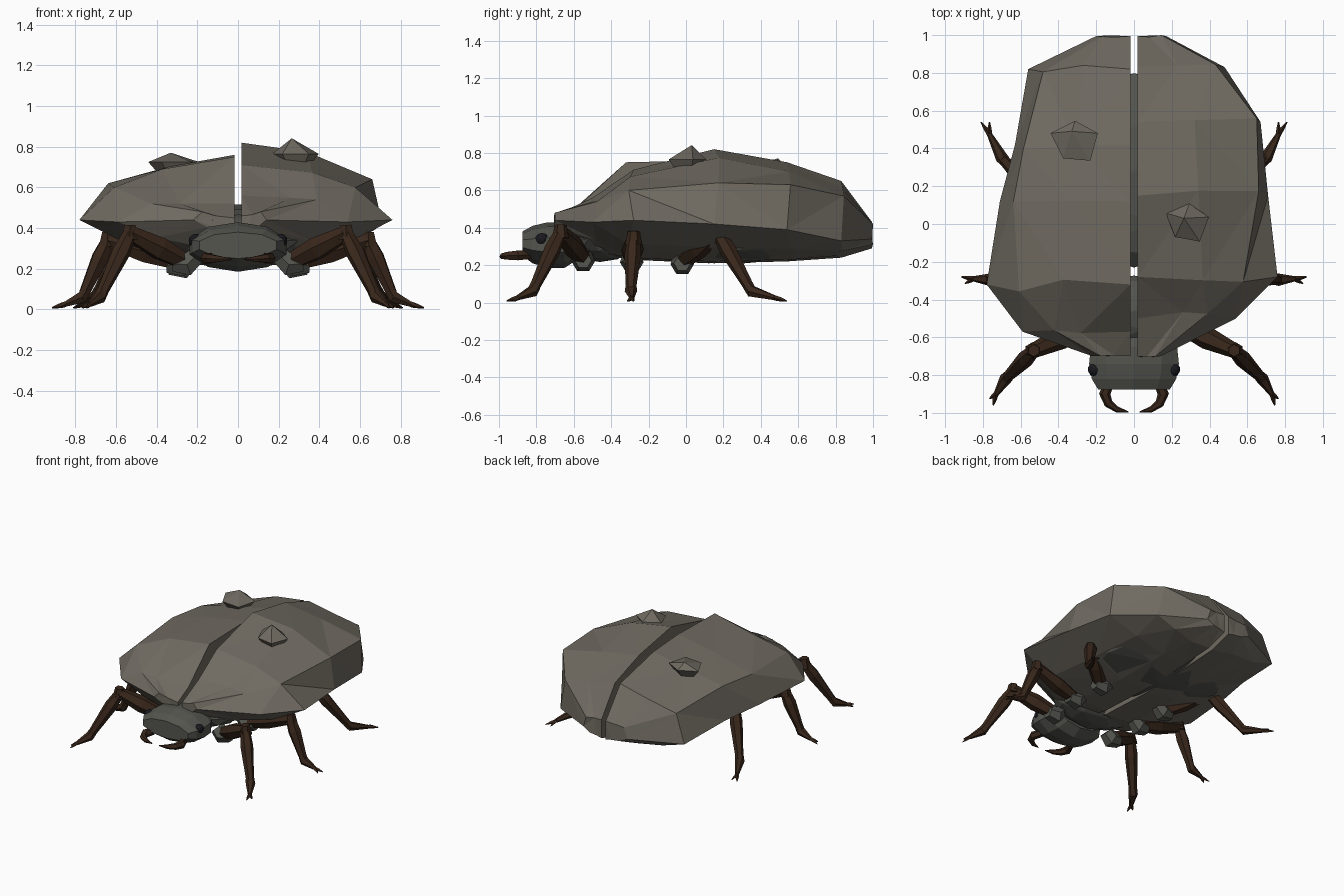
import bpy, bmesh, math, random
from mathutils import Vector

if "Cube" in bpy.data.objects:
    bpy.data.objects.remove(bpy.data.objects["Cube"])

random.seed(4)


def material(name, rgb):
    m = bpy.data.materials.new(name)
    m.diffuse_color = (*rgb, 1)
    m.use_nodes = True
    m.node_tree.nodes["Principled BSDF"].inputs["Base Color"].default_value = m.diffuse_color
    return m


STONE = material("stone", (0.16, 0.145, 0.12))
DARK = material("dark_stone", (0.09, 0.09, 0.078))
BROWN = material("brown", (0.04, 0.02, 0.011))
BLACK = material("black", (0.01, 0.01, 0.014))


def finish(name, bm, mat, triangulate=False):
    if triangulate:
        bmesh.ops.triangulate(bm, faces=bm.faces[:])
    bmesh.ops.recalc_face_normals(bm, faces=bm.faces[:])
    me = bpy.data.meshes.new(name)
    bm.to_mesh(me)
    bm.free()
    me.materials.append(mat)
    ob = bpy.data.objects.new(name, me)
    bpy.context.collection.objects.link(ob)
    return ob


def loft(bm, rings):
    rows = [[bm.verts.new(p) for p in r] for r in rings]
    n = len(rows[0])
    for a, b in zip(rows, rows[1:]):
        for i in range(n):
            j = (i + 1) % n
            bm.faces.new((a[i], a[j], b[j], b[i]))
    bm.faces.new(rows[0])
    bm.faces.new(rows[-1])


def limb(bm, path, radii, sides=6):
    pts = [Vector(p) for p in path]
    rings = []
    for k, p in enumerate(pts):
        d = (pts[min(k + 1, len(pts) - 1)] - pts[max(k - 1, 0)]).normalized()
        u = d.cross(Vector((0, 0, 1))).normalized()
        v = u.cross(d)
        rings.append([p + radii[k] * (u * math.cos(t) + v * math.sin(t))
                      for t in (2 * math.pi * i / sides for i in range(sides))])
    loft(bm, rings)


def rock(name, centre, size, mat, jitter=0.15, sub=1):
    bm = bmesh.new()
    bmesh.ops.create_icosphere(bm, subdivisions=sub, radius=1)
    for v in bm.verts:
        k = 1 + random.uniform(-jitter, jitter)
        v.co = Vector([c + s * k * q for c, s, q in zip(centre, size, v.co)])
    return finish(name, bm, mat)


def spike(name, centre, radius, height, apex):
    """Five-sided pointed stone, partly sunk into the shell."""
    bm = bmesh.new()
    cx, cy, cz = centre
    a0 = random.uniform(0, 1)
    ring = lambda r, z: [(cx + r * k * math.cos(t), cy + r * k * math.sin(t), z)
                         for t, k in zip([a0 + 2 * math.pi * i / 5 for i in range(5)],
                                         (1, 0.85, 1.1, 0.9, 1.05))]
    tip = [(cx + apex[0] + 0.02 * (x - cx), cy + apex[1] + 0.02 * (y - cy), cz + height)
           for x, y, z in ring(radius, cz)]
    loft(bm, [ring(radius * 0.6, cz - 0.06), ring(radius, cz), tip])
    finish(name, bm, STONE)


# Wing covers: cross-sections (y, width, top z, shoulder z, shoulder width, rim z, bottom z)
RIGHT = [(-0.70, 0.14, 0.46, 0.48, 0.8, 0.44, 0.38),
         (-0.50, 0.54, 0.56, 0.54, 0.72, 0.43, 0.27),
         (-0.28, 0.76, 0.71, 0.60, 0.76, 0.44, 0.23),
         (0.15, 0.71, 0.82, 0.64, 0.93, 0.42, 0.21),
         (0.54, 0.67, 0.75, 0.63, 0.97, 0.39, 0.22),
         (0.83, 0.48, 0.65, 0.57, 0.90, 0.33, 0.24),
         (0.995, 0.17, 0.43, 0.42, 0.85, 0.34, 0.29)]
LEFT = [(-0.70, 0.22, 0.45, 0.48, 0.8, 0.44, 0.38),
        (-0.57, 0.59, 0.52, 0.52, 0.72, 0.43, 0.30),
        (-0.32, 0.78, 0.75, 0.60, 0.78, 0.44, 0.23),
        (0.12, 0.71, 0.76, 0.62, 0.90, 0.41, 0.21),
        (0.42, 0.63, 0.74, 0.62, 0.93, 0.38, 0.22),
        (0.82, 0.56, 0.65, 0.54, 0.86, 0.33, 0.24),
        (0.995, 0.20, 0.43, 0.42, 0.85, 0.34, 0.29)]


def wing(name, sections, side):
    rings = []
    for k, (y, w, zt, zs, ws, zr, zb) in enumerate(sections):
        j = 0.04 if 0 < k < len(sections) - 1 else 0.006
        r = lambda: random.uniform(-j, j)
        prof = [(0.018, zt, 0), (w * 0.48, zt * 0.65 + zs * 0.35 + r() / 2, r()),
                (w * ws, zs, r()), (w, zr, 0),
                (w * 0.68, zr * 0.4 + zb * 0.6, r()), (w * 0.32, zb + 0.01, r()),
                (0.018, zb, 0)]
        rings.append([(side * x, y + dy, z) for x, z, dy in prof])
    bm = bmesh.new()
    loft(bm, rings)
    finish(name, bm, STONE, True)


wing("right_wing_cover", RIGHT, 1)
wing("left_wing_cover", LEFT, -1)
spike("right_shell_bump", (0.285, 0.01, 0.765), 0.115, 0.075, (-0.02, 0.02))
spike("left_shell_bump", (-0.31, 0.44, 0.725), 0.125, 0.045, (-0.02, 0.05))

# Underside
rock("belly", (0, 0.28, 0.36), (0.54, 0.52, 0.155), DARK, 0.02, 2)
rock("thorax", (0, -0.46, 0.34), (0.31, 0.19, 0.125), DARK, 0.02, 2)
rock("neck_nub", (-0.14, -0.66, 0.42), (0.05, 0.04, 0.04), DARK, 0.1)

# Head
bm = bmesh.new()
loft(bm, [[(rx * math.cos(t), y, z + rz * math.sin(t))
           for t in (2 * math.pi * (i + 0.5) / 10 for i in range(10))]
          for y, rx, rz, z in ((-0.875, 0.20, 0.065, 0.315), (-0.82, 0.235, 0.10, 0.31),
                               (-0.74, 0.25, 0.122, 0.307), (-0.65, 0.24, 0.122, 0.307),
                               (-0.58, 0.19, 0.09, 0.32))])
finish("head", bm, DARK)

# Legs: hip, knee, ankle, claw root, two claw tips
LEGS = {
    "front": [(0.27, -0.55, 0.24), (0.53, -0.67, 0.375), (0.68, -0.82, 0.06),
              (0.73, -0.90, 0.025), (0.745, -0.96, 0.008), (0.765, -0.925, 0.008)],
    "middle": [(0.30, -0.29, 0.235), (0.64, -0.28, 0.34), (0.765, -0.295, 0.06),
               (0.85, -0.29, 0.025), (0.915, -0.28, 0.008), (0.895, -0.315, 0.008)],
    "rear": [(0.29, -0.02, 0.225), (0.53, 0.17, 0.375), (0.70, 0.35, 0.06),
             (0.765, 0.475, 0.025), (0.81, 0.54, 0.008), (0.765, 0.54, 0.008)]}
for s, label in ((-1, "left"), (1, "right")):
    for name, pts in LEGS.items():
        hip, knee, ankle, root, c1, c2 = [Vector((s * x, y, z)) for x, y, z in pts]
        bm = bmesh.new()
        limb(bm, [hip, hip.lerp(knee, 0.45), knee], [0.045, 0.06, 0.04])
        limb(bm, [knee + Vector((0, 0, 0.04)), knee - Vector((s * -0.004, 0, 0.03))],
             [0.032, 0.046])
        limb(bm, [knee, knee.lerp(ankle, 0.3), ankle], [0.034, 0.045, 0.026])
        limb(bm, [ankle.lerp(knee, 0.1), ankle, root], [0.03, 0.033, 0.014])
        for c in (c1, c2):
            limb(bm, [root, root.lerp(c, 0.5), c], [0.014, 0.011, 0.003], 4)
        finish(f"{label}_{name}_leg", bm, BROWN)
        bm = bmesh.new()
        limb(bm, [hip + Vector((-s * 0.06, 0, 0.02)), hip + Vector((-s * 0.02, 0, -0.02)),
                  hip + Vector((s * 0.05, 0, -0.015))], [0.05, 0.063, 0.045])
        finish(f"{label}_{name}_hip", bm, DARK)

    # Jaws and eyes
    bm = bmesh.new()
    limb(bm, [(s * 0.13, -0.84, 0.255), (s * 0.155, -0.90, 0.252), (s * 0.135, -0.95, 0.25),
              (s * 0.09, -0.982, 0.248), (s * 0.03, -0.995, 0.246)],
         [0.026, 0.03, 0.024, 0.016, 0.003])
    finish(f"{label}_jaw", bm, BROWN)
    rock(f"{label}_eye", (s * 0.21, -0.77, 0.338), (0.034, 0.038, 0.034), BLACK, 0, 2)
